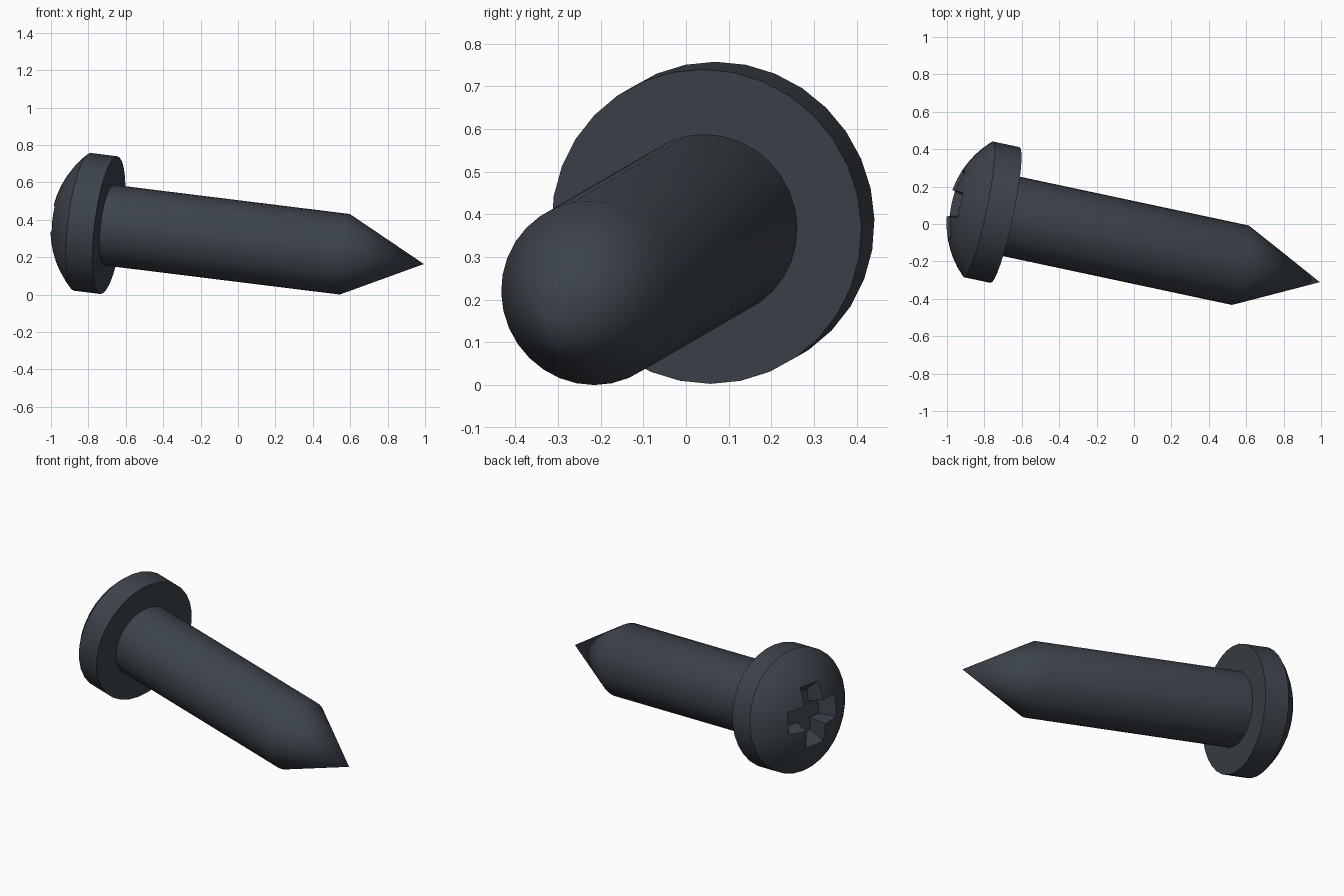
import bpy, bmesh
from math import sin, cos, pi, asin, radians
from mathutils import Vector, Matrix

old = bpy.data.objects.get("Cube")
if old:
    bpy.data.objects.remove(old, do_unlink=True)

SIDES = 32
HEAD_R, SHAFT_R = 0.371, 0.217
RIM_T = -0.147            # outer edge of the rim, measured along the axis
CAP_H = 0.16              # height of the domed cap

# Screw axis: local z runs from the head to the tip, origin under the head
axis = Vector((0.971, -0.207, -0.12)).normalized()
place = Matrix.Translation((-0.69, 0.048, 0.3715)) @ axis.to_track_quat('Z', 'Y').to_matrix().to_4x4()

steel = bpy.data.materials.new("dark_steel")
steel.use_nodes = True
colour = (0.046, 0.056, 0.07, 1)
steel.diffuse_color = colour
steel.node_tree.nodes["Principled BSDF"].inputs["Base Color"].default_value = colour


def loft(name, rings):
    """Skin a list of rings; a ring with one point closes to a tip."""
    bm = bmesh.new()
    loops = [[bm.verts.new(p) for p in ring] for ring in rings]
    for a, b in zip(loops, loops[1:]):
        n = max(len(a), len(b))
        for i in range(n):
            j = (i + 1) % n
            if len(a) == 1:
                bm.faces.new((a[0], b[j], b[i]))
            elif len(b) == 1:
                bm.faces.new((a[i], a[j], b[0]))
            else:
                bm.faces.new((a[i], a[j], b[j], b[i]))
    for end in (loops[0], loops[-1]):
        if len(end) > 2:
            bm.faces.new(end)
    bmesh.ops.recalc_face_normals(bm, faces=bm.faces)
    mesh = bpy.data.meshes.new(name)
    bm.to_mesh(mesh)
    bm.free()
    mesh.materials.append(steel)
    obj = bpy.data.objects.new(name, mesh)
    bpy.context.collection.objects.link(obj)
    obj.matrix_world = place
    return obj


def ring(r, t):
    if r == 0:
        return [(0, 0, t)]
    return [(r * cos(2 * pi * i / SIDES), r * sin(2 * pi * i / SIDES), t) for i in range(SIDES)]


def cross(reach, half, t):
    """Outline of a plus sign with four equal arms."""
    arm = [(reach, -half), (reach, half), (half, half)]
    pts = []
    for k in range(4):
        turn = Matrix.Rotation(k * pi / 2, 3, 'Z')
        pts += [turn @ Vector((x, y, t)) for x, y in arm]
    return pts


def activate(obj):
    bpy.ops.object.select_all(action='DESELECT')
    obj.select_set(True)
    bpy.context.view_layer.objects.active = obj


# Head: flat underside, straight rim, spherical cap
ball = (HEAD_R ** 2 + CAP_H ** 2) / (2 * CAP_H)
edge = asin(HEAD_R / ball)
steps = 8
cap = []
for i in range(steps + 1):
    a = edge * (1 - i / steps)
    r = ball * sin(a) if i < steps else 0
    cap.append(ring(r, RIM_T - CAP_H + ball * (1 - cos(a))))
head = loft("screw_head", [ring(HEAD_R, 0)] + cap)

# Tapered cross-shaped drive recess
cutter = loft("recess_cutter", [cross(0.252, 0.088, -0.36), cross(0.125, 0.05, -0.19)])
cutter.hide_render = True
cut = head.modifiers.new("drive_recess", 'BOOLEAN')
cut.operation, cut.solver, cut.object = 'DIFFERENCE', 'EXACT', cutter
activate(head)
bpy.ops.object.modifier_apply(modifier=cut.name)
bpy.data.objects.remove(cutter, do_unlink=True)

# Shaft with a conical point
shaft = loft("screw_shaft", [ring(SHAFT_R, -0.05), ring(SHAFT_R, 1.297), ring(0, 1.734)])

for obj in (head, shaft):
    activate(obj)
    bpy.ops.object.shade_smooth_by_angle(angle=radians(30))
